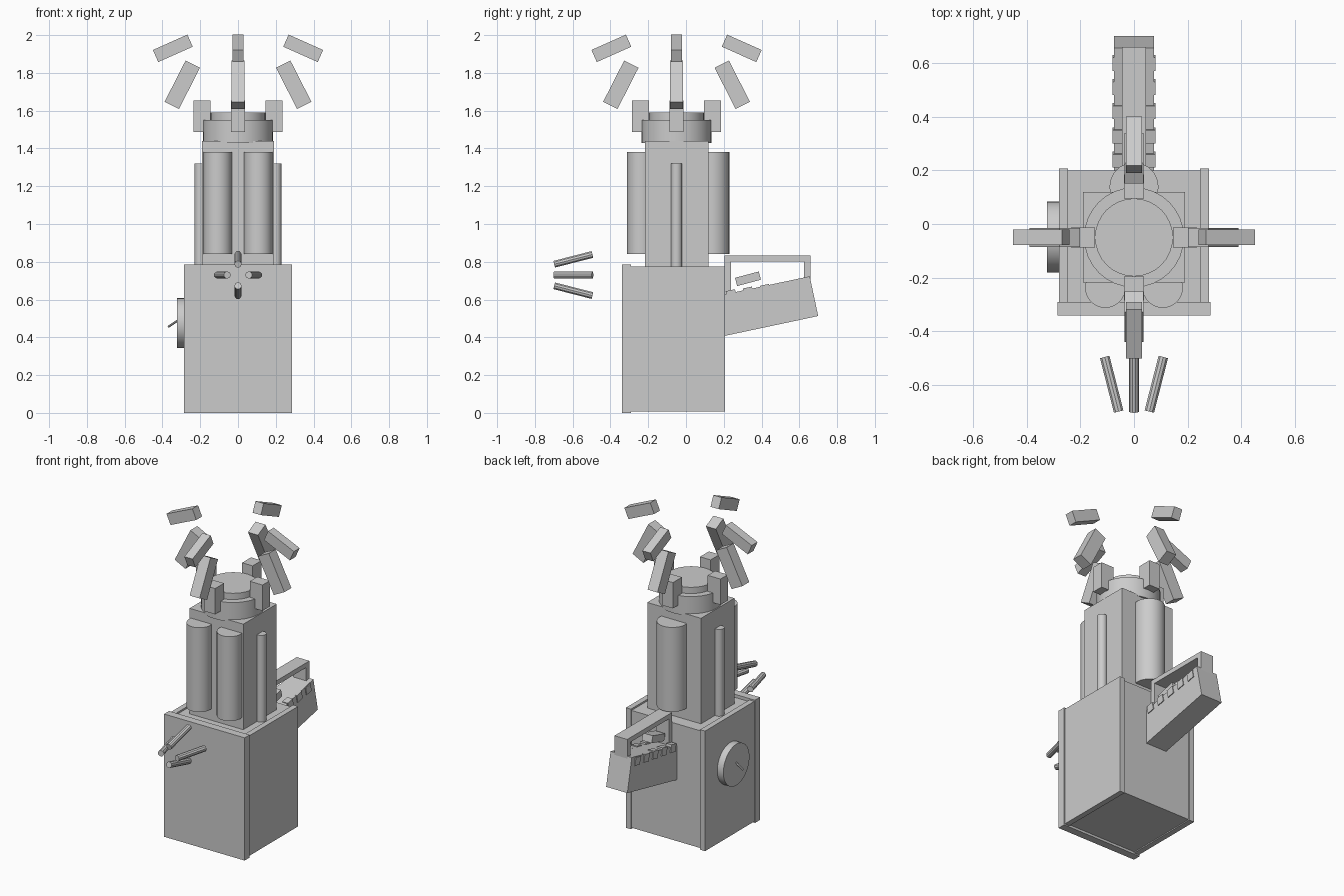
import bpy, bmesh
from math import radians, pi
from mathutils import Matrix, Vector

if "Cube" in bpy.data.objects:
    bpy.data.objects.remove(bpy.data.objects["Cube"])


def finish(name, bm, matrix, smooth=False):
    bm.transform(matrix)
    bmesh.ops.recalc_face_normals(bm, faces=bm.faces)
    mesh = bpy.data.meshes.new(name)
    if smooth:
        for f in bm.faces:
            f.smooth = len(f.verts) == 4
        for e in bm.edges:
            if len(e.link_faces) == 2 and e.calc_face_angle() > radians(50):
                e.smooth = False
    bm.to_mesh(mesh)
    bm.free()
    ob = bpy.data.objects.new(name, mesh)
    bpy.context.collection.objects.link(ob)
    return ob


def box(name, center, size, tilt=0, axis='X', parent=Matrix()):
    bm = bmesh.new()
    bmesh.ops.create_cube(bm, size=1)
    m = Matrix.Translation(center) @ Matrix.Rotation(radians(tilt), 4, axis)
    return finish(name, bm, parent @ m @ Matrix.Diagonal((*size, 1)))


def span(name, x, y, z):
    c = [(a + b) / 2 for a, b in (x, y, z)]
    return box(name, c, [b - a for a, b in (x, y, z)])


def rod(name, a, b, r, sides=32, parent=Matrix()):
    a, b = Vector(a), Vector(b)
    d = b - a
    bm = bmesh.new()
    bmesh.ops.create_cone(bm, cap_ends=True, segments=sides,
                          radius1=r, radius2=r, depth=d.length)
    rot = d.to_track_quat('Z', 'Y').to_matrix().to_4x4()
    return finish(name, bm, parent @ Matrix.Translation((a + b) / 2) @ rot, sides > 12)


CY = -0.05  # tower axis

# Cabinet: core with front and side panels
span("cabinet_core", (-.25, .25), (-.30, .20), (.015, .765))
span("front_panel", (-.285, .285), (-.34, -.29), (0, .785))
for s, side in ((-1, "left"), (1, "right")):
    span(side + "_panel", sorted((s * .245, s * .28)), (-.30, .207), (.008, .776))

# Tower with attached tanks and side pipes
span("tower", (-.19, .19), (-.218, .12), (.76, 1.44))
for s, side in ((-1, "left"), (1, "right")):
    rod(side + "_front_tank", (s * .107, -.237, .84), (s * .107, -.237, 1.38), .075)
    rod(side + "_pipe", (s * .2, CY, .76), (s * .2, CY, 1.32), .03, 16)
rod("rear_tank", (0, .138, .84), (0, .138, 1.38), .091)

# Round head
rod("collar", (0, CY, 1.43), (0, CY, 1.55), .186)
rod("top_cap", (0, CY, 1.54), (0, CY, 1.59), .145)

# Four claw fingers, three segments each
for i in range(4):
    m = Matrix.Translation((0, CY, 0)) @ Matrix.Rotation(i * pi / 2, 4, 'Z')
    box(f"finger_base_{i}", (.19, 0, 1.57), (.09, .075, .165), parent=m)
    box(f"finger_middle_{i}", (.295, 0, 1.737), (.085, .07, .245), -27, 'Y', m)
    box(f"finger_tip_{i}", (.345, 0, 1.93), (.2, .058, .07), 24, 'Y', m)

# Four spread prongs in front
for i in range(4):
    m = Matrix.Translation((0, 0, .73)) @ Matrix.Rotation(i * pi / 2, 4, 'Y')
    rod(f"front_prong_{i}", (.057, -.698, 0), (.109, -.495, 0), .019, 10, m)

# Gauge and needle on the left side
rod("gauge", (-.27, -.048, .475), (-.323, -.048, .475), .132)
rod("gauge_needle", (-.315, -.048, .492), (-.37, -.048, .455), .006, 8)

# Tilted rear case with keys along both upper edges
box("rear_case", (0, .428, .565), (.15, .51, .215), 12)
for i in range(5):
    y = .24 + i * .09
    for s in (-1, 1):
        box(f"case_key_{i}_{'left' if s < 0 else 'right'}",
            (s * .06, y, .625 + i * .014), (.04, .05, .05), 12)
box("case_latch", (0, .328, .71), (.07, .13, .045), 15)

# Carrying handle
span("handle_bar", (-.045, .045), (.205, .658), (.802, .832))
span("handle_front_post", (-.045, .045), (.205, .238), (.63, .81))
span("handle_rear_post", (-.045, .045), (.625, .658), (.69, .815))
